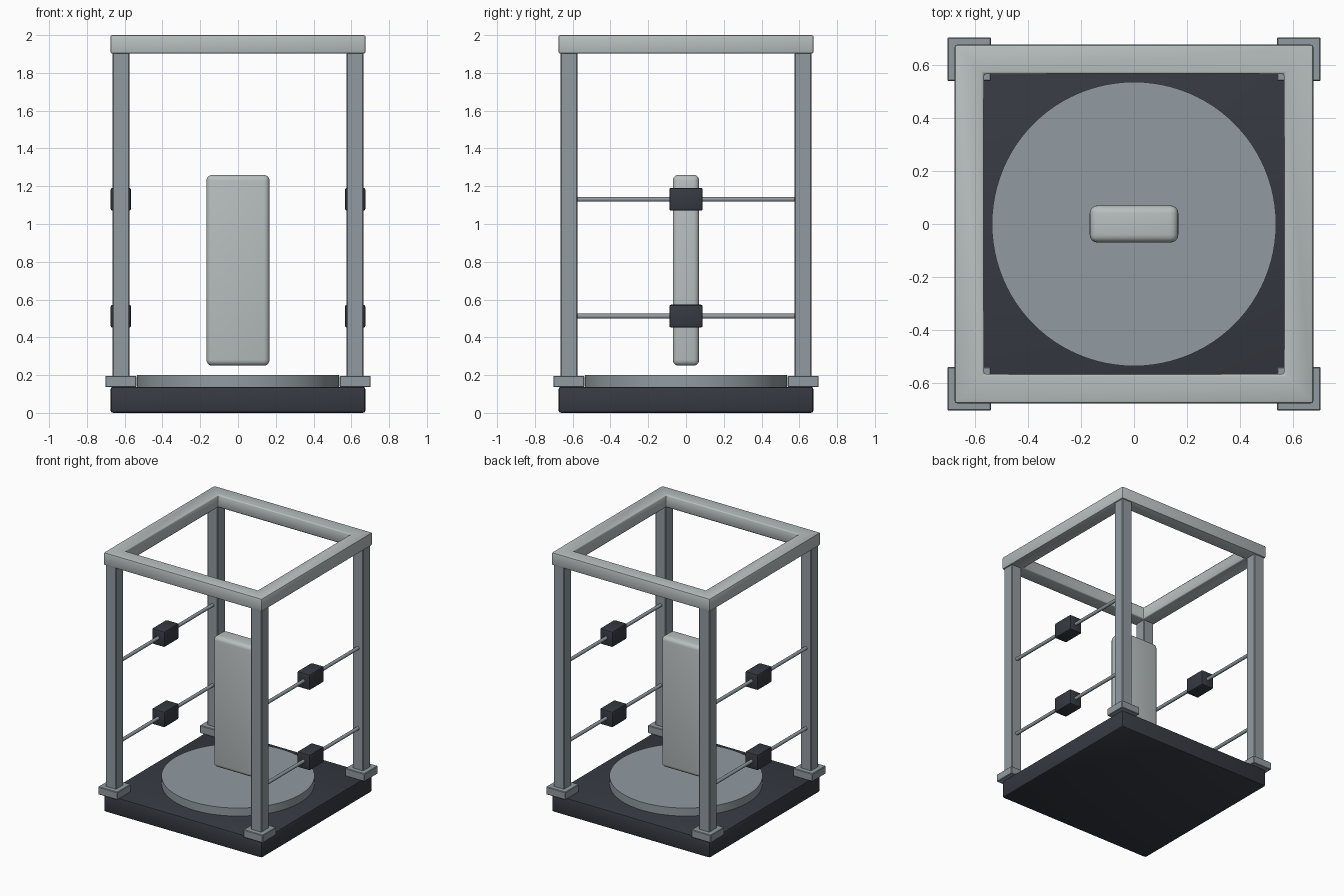
import bpy, bmesh, math
from mathutils import Matrix

if "Cube" in bpy.data.objects:
    bpy.data.objects.remove(bpy.data.objects["Cube"])


def material(name, rgb):
    m = bpy.data.materials.new(name)
    m.diffuse_color = (*rgb, 1.0)
    m.use_nodes = True
    m.node_tree.nodes["Principled BSDF"].inputs["Base Color"].default_value = m.diffuse_color
    return m


DARK = material("charcoal", (0.037, 0.042, 0.054))
STEEL = material("steel grey", (0.283, 0.328, 0.356))
LIGHT = material("light grey", (0.479, 0.521, 0.521))


def finish(bm, name, mat, bevel=0.0, segments=2):
    mesh = bpy.data.meshes.new(name)
    bmesh.ops.recalc_face_normals(bm, faces=bm.faces)
    bm.to_mesh(mesh)
    bm.free()
    ob = bpy.data.objects.new(name, mesh)
    bpy.context.collection.objects.link(ob)
    mesh.materials.append(mat)
    bpy.ops.object.select_all(action='DESELECT')
    ob.select_set(True)
    bpy.context.view_layer.objects.active = ob
    if bevel:
        mod = ob.modifiers.new("bevel", 'BEVEL')
        mod.width = bevel
        mod.segments = segments
        mod.limit_method = 'ANGLE'
        bpy.ops.object.modifier_apply(modifier=mod.name)
    bpy.ops.object.shade_smooth_by_angle(angle=math.radians(35))
    return ob


def box(name, mat, center, size, bevel=0.0, segments=2):
    bm = bmesh.new()
    bmesh.ops.create_cube(bm, size=1, matrix=Matrix.Translation(center) @ Matrix.Diagonal((*size, 1)))
    return finish(bm, name, mat, bevel, segments)


def cylinder(name, mat, center, radius, length, sides, axis='Z', bevel=0.0):
    bm = bmesh.new()
    rot = Matrix.Rotation(math.pi / 2, 4, 'X') if axis == 'Y' else Matrix.Identity(4)
    bmesh.ops.create_cone(bm, cap_ends=True, segments=sides, radius1=radius, radius2=radius,
                          depth=length, matrix=Matrix.Translation(center) @ rot)
    return finish(bm, name, mat, bevel, 1)


# Base plate and turntable
box("base", DARK, (0, 0, 0.069), (1.35, 1.35, 0.138), 0.014)
cylinder("turntable", STEEL, (0, 0, 0.168), 0.535, 0.064, 96)

# Floating upright slab
box("center_slab", LIGHT, (0, 0, 0.755), (0.334, 0.14, 1.01), 0.03, 4)

# Corner posts with feet
P = 0.62
for sx, side in ((-1, "left"), (1, "right")):
    for sy, end in ((-1, "front"), (1, "back")):
        box(f"{end}_{side}_foot", STEEL, (sx * P, sy * P, 0.166), (0.165, 0.165, 0.06), 0.004, 1)
        box(f"{end}_{side}_post", STEEL, (sx * P, sy * P, 1.04), (0.09, 0.09, 1.74), 0.005, 1)

    # Side rails, each carrying a sliding block
    for z, level in ((0.512, "lower"), (1.131, "upper")):
        cylinder(f"{side}_{level}_rail", STEEL, (sx * P, 0, z), 0.013, 1.17, 16, 'Y')
        box(f"{side}_{level}_slider", DARK, (sx * P, 0, z), (0.108, 0.177, 0.121), 0.01)

# Square top frame: a flat ring extruded upward
bm = bmesh.new()
rings = [[bm.verts.new((r * x, r * y, 1.902)) for x, y in ((-1, -1), (1, -1), (1, 1), (-1, 1))]
         for r in (0.675, 0.565)]
for i in range(4):
    j = (i + 1) % 4
    bm.faces.new((rings[0][i], rings[0][j], rings[1][j], rings[1][i]))
top = bmesh.ops.extrude_face_region(bm, geom=bm.faces[:], use_keep_orig=True)["geom"]
bmesh.ops.translate(bm, vec=(0, 0, 0.098), verts=[v for v in top if isinstance(v, bmesh.types.BMVert)])
finish(bm, "top_frame", LIGHT, 0.009)
